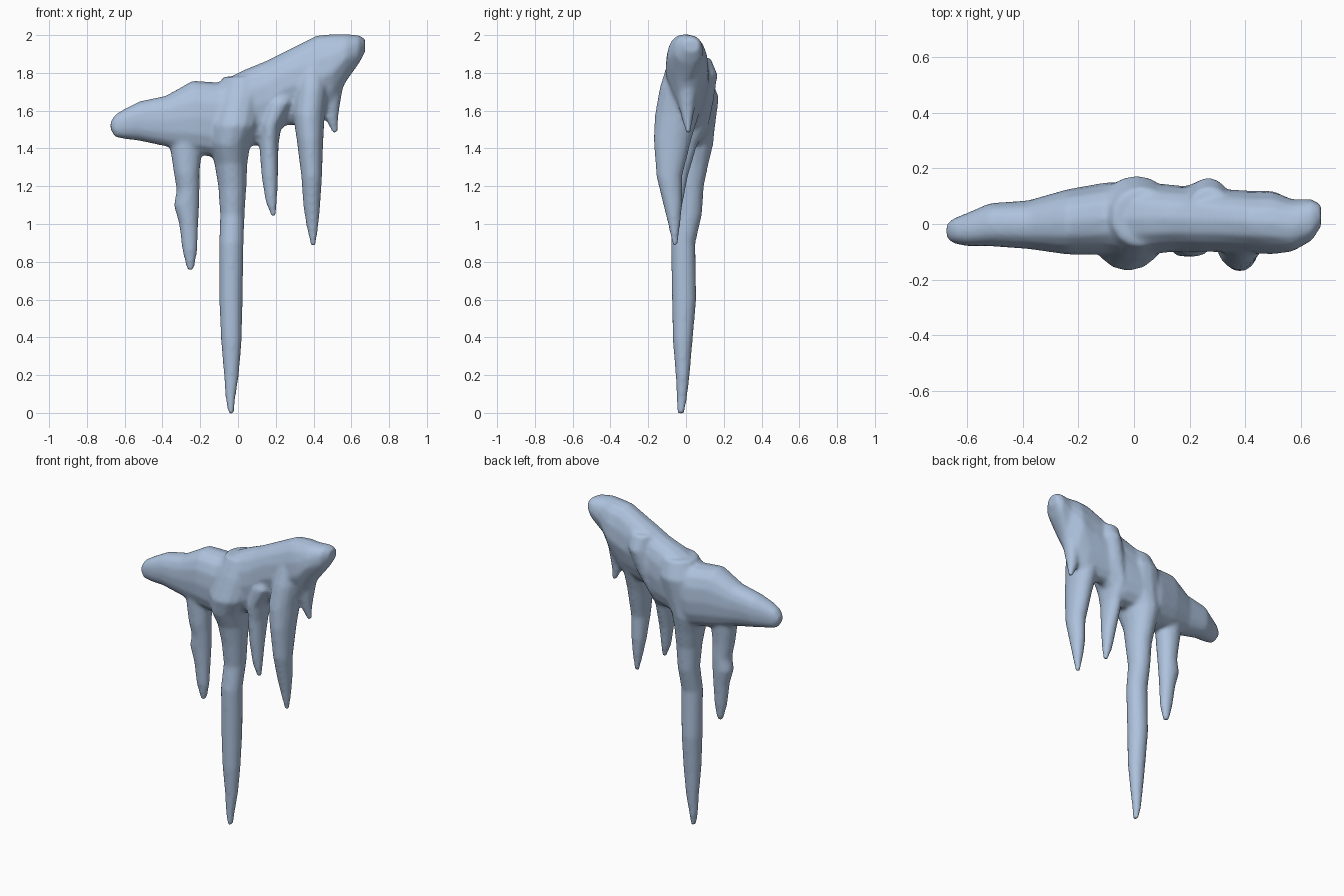
import bpy
import bmesh
import math
from mathutils import Vector

default_cube = bpy.data.objects.get("Cube")
if default_cube:
    bpy.data.objects.remove(default_cube, do_unlink=True)

SIDES = 16


def rounded(value, power):
    """Signed power, used for slightly squared ellipses."""
    return math.copysign(abs(value) ** power, value)


def oval(power):
    """Unit oval as pairs of coordinates."""
    angles = [math.tau * i / SIDES for i in range(SIDES)]
    return [(rounded(math.cos(a), power), rounded(math.sin(a), power)) for a in angles]


def loft(bm, rings):
    """Skin a closed tube through a list of point rings."""
    loops = [[bm.verts.new(point) for point in ring] for ring in rings]
    for lower, upper in zip(loops, loops[1:]):
        for i in range(SIDES):
            j = (i + 1) % SIDES
            bm.faces.new((lower[i], lower[j], upper[j], upper[i]))
    bm.faces.new(list(reversed(loops[0])))
    bm.faces.new(loops[-1])


def add_ledge(bm, stations):
    """Each station: x, bottom, top, front, back, narrowing towards the underside."""
    rings = []
    for x, bottom, top, front, back, keel in stations:
        mid_y, half_y = (front + back) / 2, (back - front) / 2
        mid_z, half_z = (bottom + top) / 2, (top - bottom) / 2
        rings.append([Vector((x, mid_y + half_y * u * (1 + keel * min(v, 0)), mid_z + half_z * v))
                      for u, v in oval(0.85)])
    loft(bm, rings)


def add_icicle(bm, stations):
    """Each station: z, left edge, right edge, front, back."""
    rings = []
    for z, left, right, front, back in stations:
        mid_x, half_x = (left + right) / 2, (right - left) / 2
        mid_y, half_y = (front + back) / 2, (back - front) / 2
        rings.append([Vector((mid_x + half_x * u, mid_y + half_y * v, z))
                      for u, v in oval(1)])
    loft(bm, rings)


# Sloping ledge of ice
ledge = [
    (-.675, 1.5, 1.54, -.05, 0, 0),
    (-.65, 1.46, 1.58, -.07, .02, 0),
    (-.6, 1.45, 1.61, -.08, .04, 0),
    (-.52, 1.44, 1.65, -.08, .075, 0),
    (-.38, 1.41, 1.68, -.09, .085, 0),
    (-.24, 1.37, 1.76, -.11, .125, 0),
    (-.1, 1.35, 1.75, -.11, .15, 0),
    (.04, 1.41, 1.82, -.11, .15, 0),
    (.15, 1.42, 1.865, -.1, .14, .1),
    (.25, 1.52, 1.915, -.1, .13, .25),
    (.42, 1.53, 2, -.105, .12, .45),
    (.5, 1.6, 2.005, -.11, .12, .6),
    (.57, 1.75, 2.005, -.1, .09, .4),
    (.64, 1.85, 2, -.06, .09, 0),
    (.673, 1.91, 1.98, -.01, .07, 0),
]

# Long central icicle with a swollen root
central = [
    (1.78, -.08, .14, -.08, .13),
    (1.67, -.13, .15, -.125, .175),
    (1.52, -.16, .12, -.17, .155),
    (1.42, -.155, .065, -.15, .145),
    (1.32, -.125, .05, -.105, .12),
    (1.2, -.105, .045, -.08, .095),
    (1.05, -.095, .035, -.06, .085),
    (.9, -.1, .03, -.08, .05),
    (.6, -.1, .025, -.075, .055),
    (.38, -.09, .02, -.07, .035),
    (.2, -.075, .005, -.055, .02),
    (.07, -.065, -.015, -.05, .005),
    (-.008, -.05, -.022, -.045, -.01),
]

# Knobbly icicle on the low side
low_side = [
    (1.6, -.37, -.16, -.09, .09),
    (1.4, -.36, -.19, -.08, .07),
    (1.27, -.34, -.203, -.075, .06),
    (1.18, -.325, -.203, -.06, .06),
    (1.1, -.34, -.205, -.055, .06),
    (1, -.312, -.21, -.045, .05),
    (.86, -.295, -.215, -.035, .035),
    (.758, -.27, -.233, -.015, .02),
]

# Short icicle running up into a rib on the back
short = [
    (1.88, .2, .34, .02, .13),
    (1.79, .19, .35, -.04, .168),
    (1.64, .13, .31, -.12, .145),
    (1.52, .11, .23, -.12, .12),
    (1.42, .112, .215, -.105, .06),
    (1.25, .125, .212, -.09, .01),
    (1.12, .145, .207, -.075, -.015),
    (1.042, .175, .2, -.06, -.03),
]

# Front icicle on the high side
high_side = [
    (1.88, .32, .48, -.09, .1),
    (1.72, .3, .48, -.14, .1),
    (1.58, .29, .46, -.165, .07),
    (1.45, .31, .452, -.172, .03),
    (1.25, .335, .445, -.157, -.02),
    (1.1, .345, .436, -.12, -.02),
    (1, .36, .427, -.095, -.03),
    (.882, .385, .412, -.07, -.045),
]

# Small drip near the high end
drip = [
    (1.8, .42, .57, -.07, .08),
    (1.63, .45, .54, -.04, .05),
    (1.55, .465, .53, -.02, .035),
    (1.482, .5, .528, 0, .025),
]

bm = bmesh.new()
add_ledge(bm, ledge)
for part in (central, low_side, short, high_side, drip):
    add_icicle(bm, part)
bmesh.ops.recalc_face_normals(bm, faces=bm.faces)
mesh = bpy.data.meshes.new("icicle_cluster")
bm.to_mesh(mesh)
bm.free()

cluster = bpy.data.objects.new("icicle_cluster", mesh)
bpy.context.collection.objects.link(cluster)
bpy.ops.object.select_all(action="DESELECT")
cluster.select_set(True)
bpy.context.view_layer.objects.active = cluster

# Melt the parts into one soft surface
remesh = cluster.modifiers.new("Melt", "REMESH")
remesh.mode = "VOXEL"
remesh.voxel_size = 0.011
soften = cluster.modifiers.new("Soften", "SMOOTH")
soften.factor = 0.5
soften.iterations = 8
for name in ("Melt", "Soften"):
    bpy.ops.object.modifier_apply(modifier=name)
bpy.ops.object.shade_smooth()

# Pale blue ice
ice = bpy.data.materials.new("pale_blue_ice")
ice.use_nodes = True
colour = (0.42, 0.54, 0.72, 1)
ice.diffuse_color = colour
ice.node_tree.nodes["Principled BSDF"].inputs["Base Color"].default_value = colour
cluster.data.materials.clear()
cluster.data.materials.append(ice)
